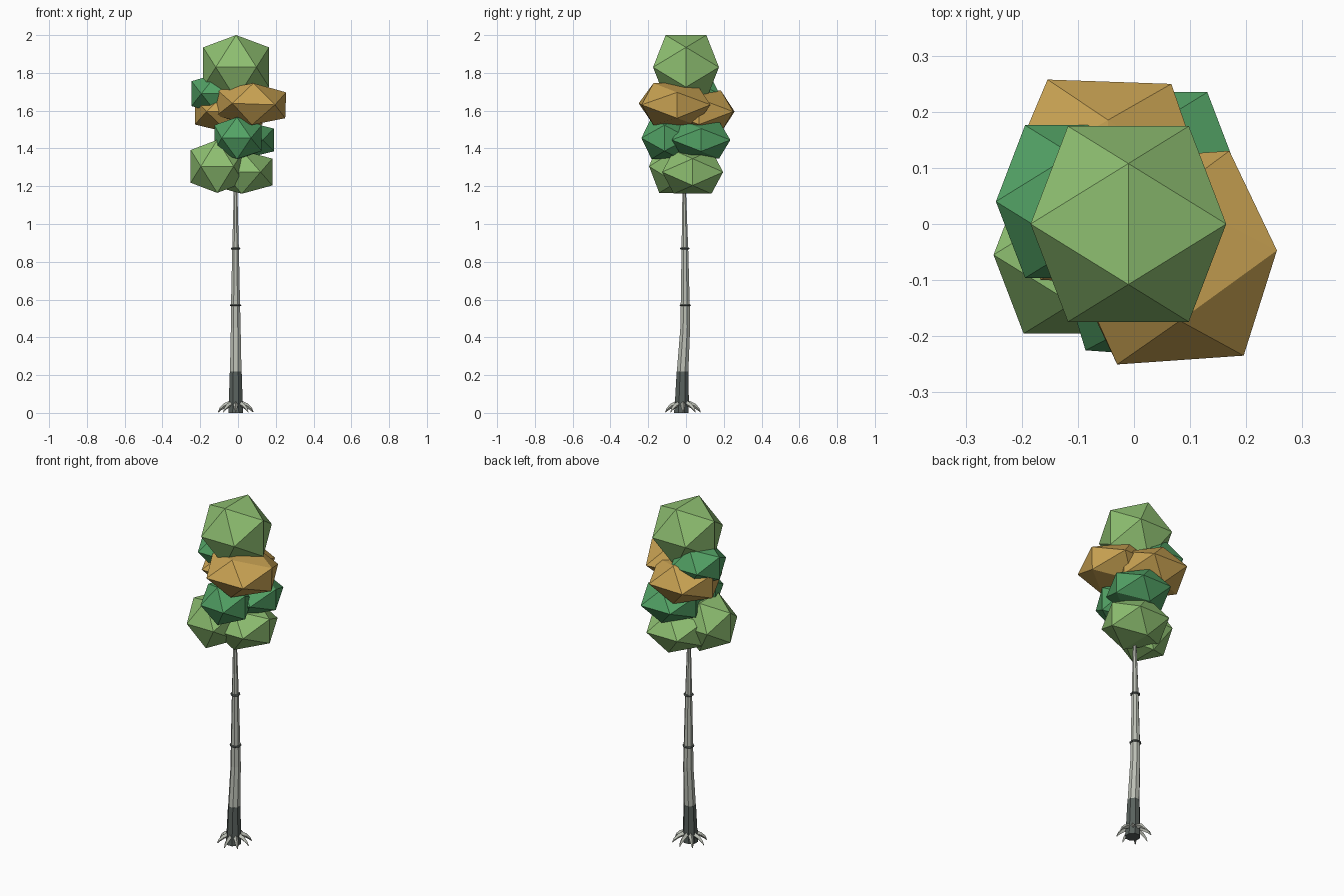
import bpy, bmesh, math
from mathutils import Vector, Matrix

cube = bpy.data.objects.get("Cube")
if cube:
    bpy.data.objects.remove(cube)


def material(name, rgb, metal=0.0):
    m = bpy.data.materials.new(name)
    m.use_nodes = True
    m.diffuse_color = (*rgb, 1)
    m.node_tree.nodes["Principled BSDF"].inputs["Base Color"].default_value = (*rgb, 1)
    return m


light_green = material("light_green", (0.27, 0.52, 0.165))
teal_green = material("teal_green", (0.085, 0.36, 0.13))
gold = material("gold", (0.58, 0.36, 0.085))
pale_bark = material("pale_bark", (0.50, 0.52, 0.46))
dark_bark = material("dark_bark", (0.10, 0.12, 0.11))


def finish(name, bm, mat):
    bmesh.ops.recalc_face_normals(bm, faces=bm.faces)
    me = bpy.data.meshes.new(name)
    bm.to_mesh(me)
    bm.free()
    me.materials.append(mat)
    ob = bpy.data.objects.new(name, me)
    bpy.context.collection.objects.link(ob)
    return ob


def blob(name, mat, centre, radius, height, yaw=0, tilt=0):
    """Squashed icosahedron with an edge, not a corner, on top."""
    phi = (1 + 5 ** 0.5) / 2
    n = math.hypot(1, phi)
    bm = bmesh.new()
    for a in (-1, 1):
        for b in (-phi, phi):
            for p in ((0, a, b), (a, b, 0), (b, 0, a)):
                bm.verts.new(Vector(p) / n)
    bmesh.ops.convex_hull(bm, input=bm.verts)
    turn = Matrix.Rotation(math.radians(yaw), 4, "Z") @ Matrix.Rotation(math.radians(tilt), 4, "Y")
    bm.transform(Matrix.Translation(centre) @ turn @ Matrix.Diagonal((radius, radius, height, 1)))
    return finish(name, bm, mat)


def tube(name, mat, path, sides):
    """Tapered tube through (x, y, z, radius) stations with level rings."""
    bm = bmesh.new()
    rings = []
    for x, y, z, r in path:
        rings.append([bm.verts.new((x + r * math.cos(t), y + r * math.sin(t), z))
                      for t in (math.tau * (i + 0.5) / sides for i in range(sides))])
    for lo, hi in zip(rings, rings[1:]):
        for i in range(sides):
            j = (i + 1) % sides
            bm.faces.new((lo[i], lo[j], hi[j], hi[i]))
    bm.faces.new(rings[0])
    bm.faces.new(rings[-1])
    return finish(name, bm, mat)


# Foliage
blob("crown_top", light_green, (-0.01, 0, 1.83), 0.205, 0.2)
blob("foliage_gold_front", gold, (0.07, -0.06, 1.635), 0.215, 0.13, 4, 2)
blob("foliage_gold_back", gold, (-0.05, 0.075, 1.595), 0.21, 0.13, -2)
blob("foliage_teal_upper", teal_green, (-0.11, 0.04, 1.69), 0.16, 0.125)
blob("foliage_teal_front", teal_green, (0, -0.105, 1.455), 0.148, 0.13, -4)
blob("foliage_teal_back", teal_green, (0.035, 0.08, 1.445), 0.182, 0.115)
blob("foliage_low_right", light_green, (-0.11, -0.055, 1.305), 0.165, 0.165)
blob("foliage_low_left", light_green, (0.02, 0.035, 1.275), 0.19, 0.135)

# Trunk
tube("trunk_base", dark_bark, [(-0.012, -0.025, 0, 0.042), (-0.012, -0.022, 0.05, 0.04),
                               (-0.012, -0.018, 0.22, 0.034)], 8)
tube("trunk", pale_bark, [(-0.012, -0.018, 0.22, 0.033), (-0.012, -0.004, 0.45, 0.028),
                          (-0.013, -0.004, 0.57, 0.026), (-0.013, -0.006, 0.87, 0.019),
                          (-0.013, -0.01, 1.22, 0.009)], 8)
for i, (y, z, r) in enumerate([(-0.004, 0.57, 0.033), (-0.006, 0.87, 0.028)]):
    tube(f"trunk_ring_{i}", dark_bark, [(-0.013, y, z - 0.005, r - 0.004), (-0.013, y, z, r),
                                       (-0.013, y, z + 0.005, r - 0.004)], 8)

# Roots: curved claws around the foot
for k in range(8):
    bm = bmesh.new()
    rings = []
    for d, z, w in ((0.025, 0.052, 0.013), (0.06, 0.038, 0.011), (0.082, 0.02, 0.007), (0.093, 0.004, 0.002)):
        rings.append([bm.verts.new((d + w * 0.5 * c, w * s, z + w * c))
                      for c, s in ((1, 0), (0, 1), (-1, 0), (0, -1))])
    for lo, hi in zip(rings, rings[1:]):
        for i in range(4):
            bm.faces.new((lo[i], lo[i - 1], hi[i - 1], hi[i]))
    bm.faces.new(rings[0])
    bm.faces.new(rings[-1])
    bm.transform(Matrix.Translation((-0.012, -0.016, 0)) @ Matrix.Rotation(math.tau * k / 8, 4, "Z"))
    finish(f"root_{k}", bm, pale_bark)
